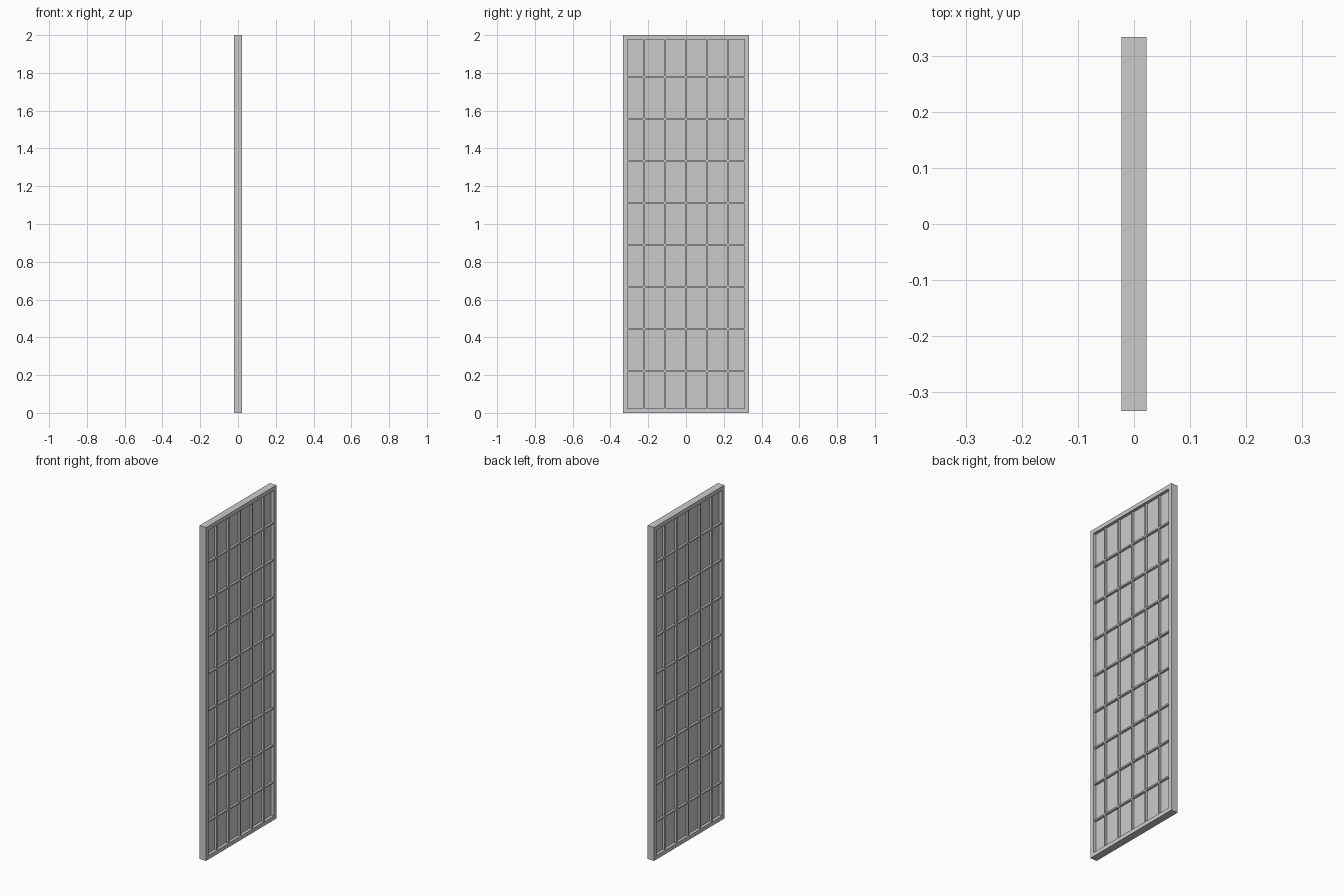
import bpy

# Remove the default cube
cube = bpy.data.objects.get("Cube")
if cube:
    bpy.data.objects.remove(cube, do_unlink=True)

# Single plain grey
grey = bpy.data.materials.new("plain_grey")
grey.use_nodes = True
colour = (0.6, 0.6, 0.6, 1)
grey.diffuse_color = colour
grey.node_tree.nodes["Principled BSDF"].inputs["Base Color"].default_value = colour

WIDTH, HEIGHT, DEPTH = 0.667, 2.0, 0.044
COLUMNS, ROWS = 6, 9
BORDER = 0.024
BAR = 0.009
BAR_DEPTH = 0.034


def box(name, size, centre):
    bpy.ops.mesh.primitive_cube_add(size=1, location=centre)
    ob = bpy.context.object
    ob.name = name
    ob.scale = size
    bpy.ops.object.transform_apply(location=False, rotation=False, scale=True)
    ob.data.materials.append(grey)
    return ob


# Outer frame: two full-height stiles with two rails between them
inner_w, inner_h = WIDTH - 2 * BORDER, HEIGHT - 2 * BORDER
for side, label in ((-1, "front"), (1, "back")):
    box(label + "_stile", (DEPTH, BORDER, HEIGHT),
        (0, side * (WIDTH - BORDER) / 2, HEIGHT / 2))
for z, label in ((BORDER / 2, "bottom"), (HEIGHT - BORDER / 2, "top")):
    box(label + "_rail", (DEPTH, inner_w, BORDER), (0, 0, z))

# Thin centre panel, set back on both sides
box("panel", (0.008, inner_w, inner_h), (0, 0, HEIGHT / 2))

# Upright bars
for i in range(1, COLUMNS):
    y = WIDTH * (i / COLUMNS - 0.5)
    box(f"upright_bar_{i}", (BAR_DEPTH, BAR, inner_h), (0, y, HEIGHT / 2))

# Cross bars
for i in range(1, ROWS):
    box(f"cross_bar_{i}", (BAR_DEPTH, inner_w, BAR), (0, 0, HEIGHT * i / ROWS))
